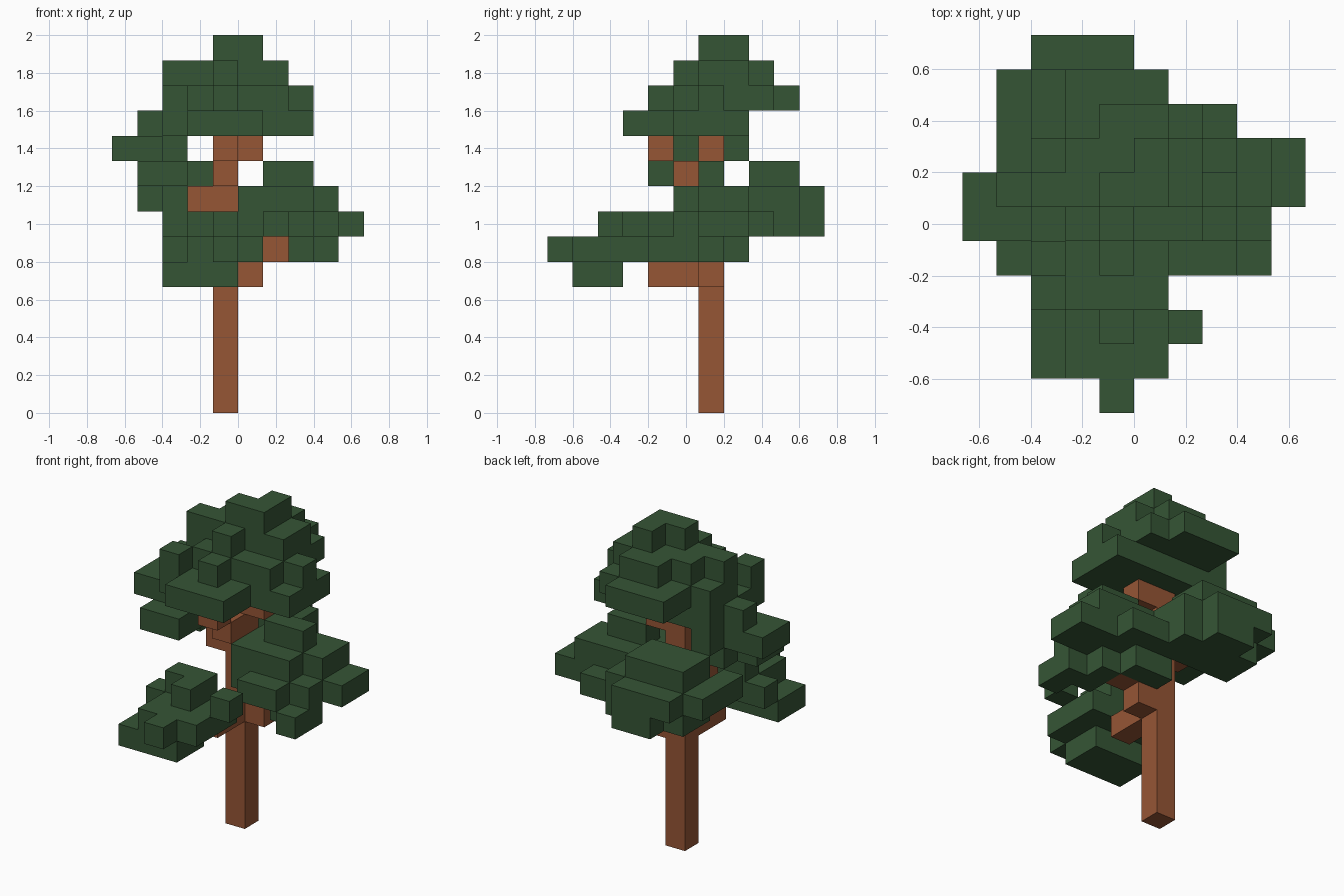
import bpy
import bmesh
from mathutils import Vector

cube = bpy.data.objects.get("Cube")
if cube:
    bpy.data.objects.remove(cube, do_unlink=True)

UNIT = 2 / 15  # edge length of one block
AXES = [Vector(a) for a in ((1, 0, 0), (0, 1, 0), (0, 0, 1))]


def make_material(name, color):
    material = bpy.data.materials.new(name)
    material.use_nodes = True
    material.diffuse_color = color
    shader = material.node_tree.nodes["Principled BSDF"]
    shader.inputs["Base Color"].default_value = color
    shader.inputs["Roughness"].default_value = 0.9
    return material


bark = make_material("bark brown", (0.305, 0.092, 0.036, 1))
leaf = make_material("leaf green", (0.036, 0.091, 0.036, 1))

parts = {}      # part name -> (material, block cells)
occupied = set()


def span(value):
    first, last = value if isinstance(value, tuple) else (value, value)
    return range(first, last + 1)


def blocks(part, material, x, y, z):
    """Fill a range of block cells, each range given as (first, last)."""
    cells = parts.setdefault(part, (material, set()))[1]
    for i in span(x):
        for j in span(y):
            for k in span(z):
                if (i, j, k) not in occupied:
                    occupied.add((i, j, k))
                    cells.add((i, j, k))


def wood(part, x, y, z):
    blocks(part, bark, x=x, y=y, z=z)


def leaves(part, x, y, z):
    blocks(part, leaf, x=x, y=y, z=z)


# Trunk and branches
wood("trunk", x=-1, y=6, z=(0, 8))
wood("front_branch", x=-1, y=(4, 5), z=5)
wood("left_branch", x=0, y=6, z=5)
wood("left_branch", x=1, y=6, z=6)
wood("right_branch", x=-2, y=6, z=8)
wood("upper_branch", x=-1, y=(5, 6), z=9)
wood("upper_branch", x=-1, y=4, z=10)
wood("upper_branch", x=(-1, 0), y=6, z=10)

# Low clump reaching to the front
leaves("front_leaves", x=(-3, -1), y=(1, 2), z=5)
leaves("front_leaves", x=-1, y=0, z=6)
leaves("front_leaves", x=(-2, 0), y=(1, 3), z=6)
leaves("front_leaves", x=-3, y=3, z=6)
leaves("front_leaves", x=(-2, -1), y=3, z=7)
leaves("front_leaves", x=-1, y=2, z=7)
leaves("front_leaves", x=1, y=2, z=7)

# Wide clump on the left side
leaves("left_leaves", x=3, y=(4, 5), z=6)
leaves("left_leaves", x=2, y=(5, 6), z=6)
leaves("left_leaves", x=(0, 1), y=7, z=6)
leaves("left_leaves", x=(1, 2), y=4, z=7)
leaves("left_leaves", x=(0, 3), y=(5, 7), z=7)
leaves("left_leaves", x=4, y=(6, 7), z=7)
leaves("left_leaves", x=(0, 2), y=8, z=7)
leaves("left_leaves", x=(0, 2), y=(5, 7), z=8)
leaves("left_leaves", x=3, y=(6, 7), z=8)
leaves("left_leaves", x=(1, 2), y=6, z=9)

# Clump at the back
leaves("back_leaves", x=(-3, 0), y=(8, 9), z=7)
leaves("back_leaves", x=(-2, -1), y=10, z=7)
leaves("back_leaves", x=(-3, 0), y=(8, 9), z=8)
leaves("back_leaves", x=(-3, -1), y=10, z=8)
leaves("back_leaves", x=-4, y=(7, 9), z=8)
leaves("back_leaves", x=(-3, -1), y=(8, 9), z=9)

# Clump on the right side
leaves("right_leaves", x=(-4, -3), y=(4, 5), z=9)
leaves("right_leaves", x=-3, y=6, z=9)
leaves("right_leaves", x=(-5, -4), y=(5, 6), z=10)
leaves("right_leaves", x=-3, y=(6, 7), z=10)

# Crown, layer by layer
leaves("crown", x=-4, y=6, z=11)
leaves("crown", x=-3, y=(4, 7), z=11)
leaves("crown", x=(-2, 0), y=(3, 7), z=11)
leaves("crown", x=(1, 2), y=(5, 7), z=11)
leaves("crown", x=-3, y=4, z=12)
leaves("crown", x=-1, y=4, z=12)
leaves("crown", x=-3, y=(6, 7), z=12)
leaves("crown", x=(-2, 1), y=(5, 8), z=12)
leaves("crown", x=(-2, 0), y=9, z=12)
leaves("crown", x=2, y=6, z=12)
leaves("crown", x=-3, y=6, z=13)
leaves("crown", x=-1, y=5, z=13)
leaves("crown", x=(-2, 1), y=(6, 7), z=13)
leaves("crown", x=(-1, 0), y=8, z=13)
leaves("crown", x=(-1, 0), y=6, z=14)
leaves("crown", x=0, y=7, z=14)


def build(name, material, cells):
    """Make one mesh from the exposed sides of a part's blocks."""
    bm = bmesh.new()
    for cell in cells:
        centre = Vector(cell) + Vector((0.5, -5, 0.5))
        for a, axis in enumerate(AXES):
            for sign in (-1, 1):
                if tuple(int(c) for c in Vector(cell) + axis * sign) in occupied:
                    continue
                u = AXES[(a + 1) % 3] / 2
                w = AXES[(a + 2) % 3] / 2 * sign
                mid = centre + axis * sign / 2
                corners = (mid - u - w, mid + u - w, mid + u + w, mid - u + w)
                bm.faces.new([bm.verts.new(p * UNIT) for p in corners])
    bmesh.ops.remove_doubles(bm, verts=bm.verts, dist=0.001)
    bmesh.ops.dissolve_limit(bm, angle_limit=0.01, verts=bm.verts, edges=bm.edges)
    mesh = bpy.data.meshes.new(name)
    bm.to_mesh(mesh)
    bm.free()
    mesh.materials.append(material)
    bpy.context.collection.objects.link(bpy.data.objects.new(name, mesh))


for name, (material, cells) in parts.items():
    build(name, material, cells)
